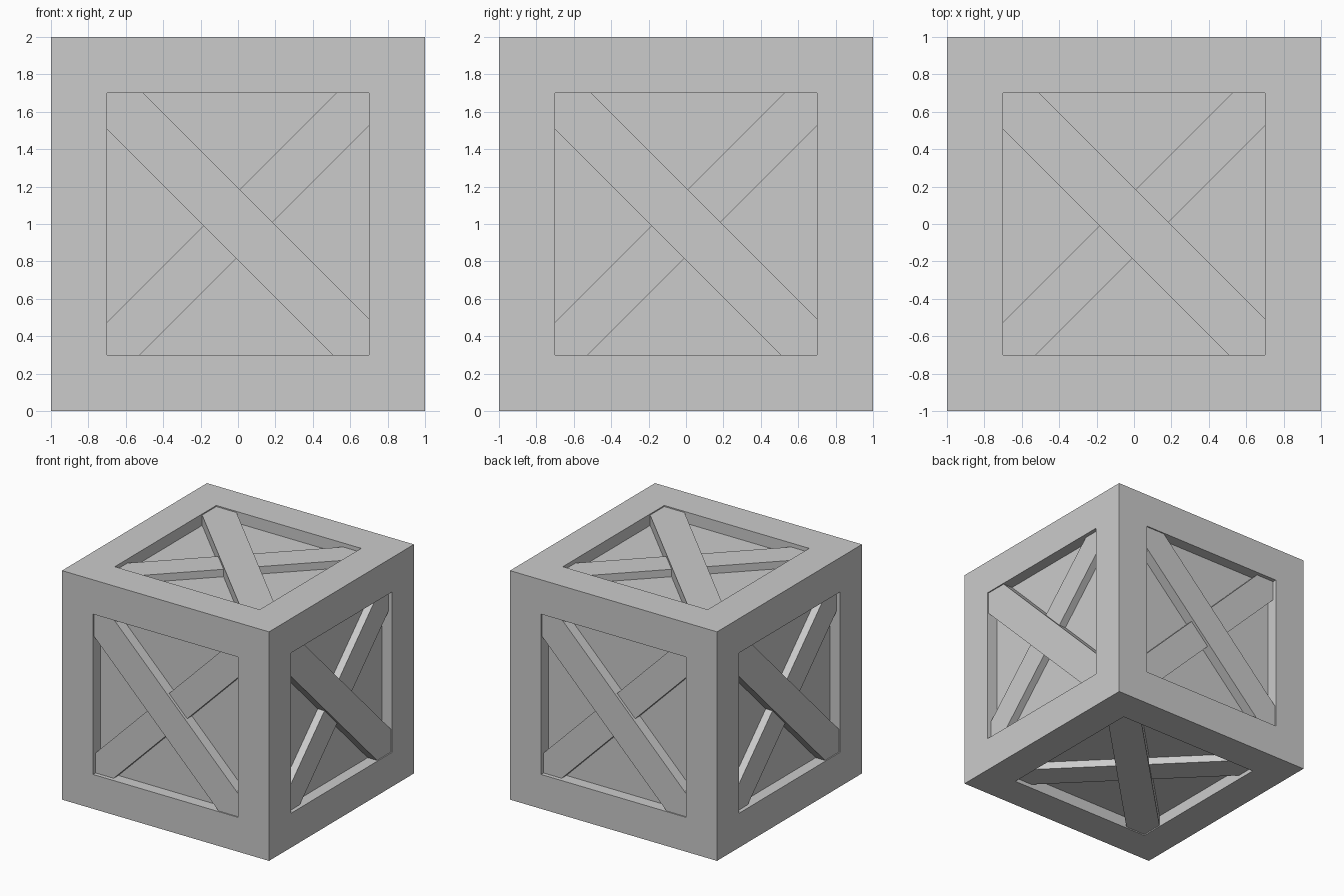
import bpy, bmesh
from math import pi
from mathutils import Matrix, Vector

if "Cube" in bpy.data.objects:
    bpy.data.objects.remove(bpy.data.objects["Cube"])

OPEN = 0.70      # half size of each framed opening
PANEL = 0.90     # distance of the recessed panels from the centre
CENTRE = Matrix.Translation((0, 0, 1))


def add_object(name, bm):
    bmesh.ops.recalc_face_normals(bm, faces=bm.faces)
    mesh = bpy.data.meshes.new(name)
    bm.to_mesh(mesh)
    bm.free()
    obj = bpy.data.objects.new(name, mesh)
    bpy.context.collection.objects.link(obj)
    return obj


# Crate body: cube with a frame and sunken panel on every side
bm = bmesh.new()
bmesh.ops.create_cube(bm, size=2, matrix=CENTRE)
panels = bm.faces[:]
bmesh.ops.inset_individual(bm, faces=panels, thickness=1 - OPEN, use_even_offset=True)
bm.normal_update()
for f in panels:
    inward = -f.normal * (1 - PANEL)
    ext = bmesh.ops.extrude_face_region(bm, geom=[f])
    moved = [g for g in ext["geom"] if isinstance(g, bmesh.types.BMVert)]
    bmesh.ops.translate(bm, verts=moved, vec=inward)
    if f.is_valid:      # drop the lid left over the opening
        bm.faces.remove(f)
add_object("crate_body", bm)

# One rotation per side: top, bottom, then the four walls
sides = {"top": Matrix(), "bottom": Matrix.Rotation(pi, 4, 'X')}
for i, side in enumerate(("front", "right", "back", "left")):
    sides[side] = Matrix.Rotation(i * pi / 2, 4, 'Z') @ Matrix.Rotation(pi / 2, 4, 'X')


def brace(name, rot, cut, height, flip):
    """Diagonal board trimmed to the opening; cut is its corner trim length."""
    a, b = OPEN, OPEN - cut
    outline = [(-a, a), (-a, b), (b, -a), (a, -a), (a, -b), (-b, a)]
    bm = bmesh.new()
    face = bm.faces.new([bm.verts.new((flip * x, y, PANEL - 0.01)) for x, y in outline])
    ext = bmesh.ops.extrude_face_region(bm, geom=[face], use_keep_orig=True)
    top = [g for g in ext["geom"] if isinstance(g, bmesh.types.BMVert)]
    bmesh.ops.translate(bm, verts=top, vec=Vector((0, 0, height - PANEL + 0.01)))
    bm.transform(CENTRE @ rot)
    add_object(name, bm)


# Crossed boards: the outer one nearly flush, the other set a little deeper
for side, rot in sides.items():
    brace(side + "_outer_brace", rot, 0.195, 0.99, 1)
    brace(side + "_inner_brace", rot, 0.175, 0.965, -1)
